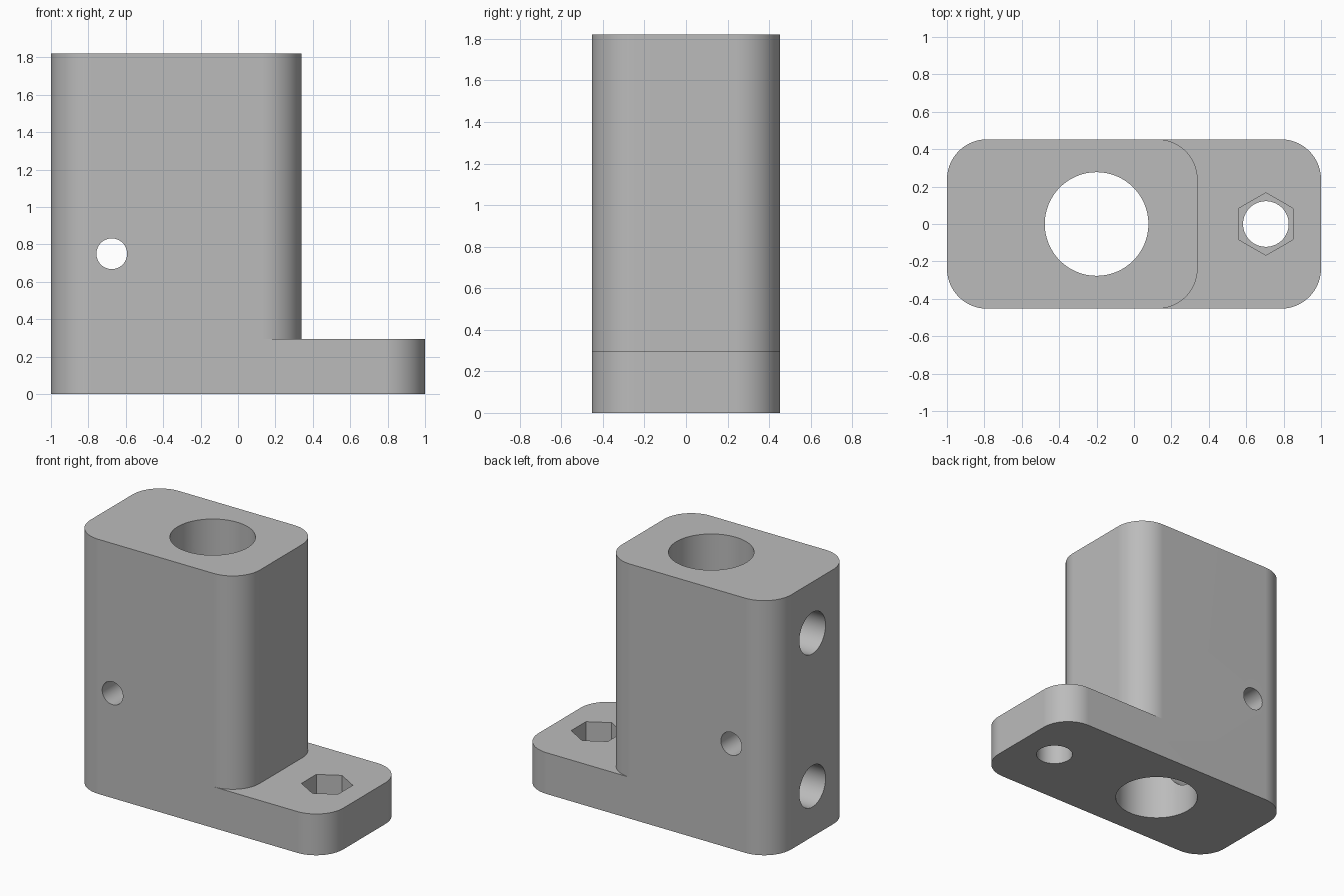
import bpy
import bmesh
import math
from mathutils import Matrix, Vector

cube = bpy.data.objects.get("Cube")
if cube:
    bpy.data.objects.remove(cube, do_unlink=True)

HALF_DEPTH = 0.453
CORNER = 0.215
FOOT_TOP = 0.295
HEIGHT = 1.82

grey = bpy.data.materials.new("mid grey")
grey.use_nodes = True
color = (0.5, 0.5, 0.5, 1)
grey.diffuse_color = color
grey.node_tree.nodes["Principled BSDF"].inputs["Base Color"].default_value = color


def add_object(name, bm):
    bmesh.ops.recalc_face_normals(bm, faces=bm.faces)
    mesh = bpy.data.meshes.new(name)
    bm.to_mesh(mesh)
    bm.free()
    mesh.materials.append(grey)
    obj = bpy.data.objects.new(name, mesh)
    bpy.context.collection.objects.link(obj)
    return obj


def rounded_block(name, x0, x1, z0, z1, steps=14):
    """Upright slab with rounded vertical corners."""
    bm = bmesh.new()
    cx, cy = (x1 - x0) / 2 - CORNER, HALF_DEPTH - CORNER
    corners = [(cx, cy), (-cx, cy), (-cx, -cy), (cx, -cy)]
    ring = []
    for q, (px, py) in enumerate(corners):
        for i in range(steps + 1):
            a = (q + i / steps) * math.pi / 2
            ring.append(bm.verts.new(((x0 + x1) / 2 + px + CORNER * math.cos(a),
                                      py + CORNER * math.sin(a), z0)))
    base = bm.faces.new(ring)
    top = bmesh.ops.extrude_face_region(bm, geom=[base])["geom"]
    bmesh.ops.translate(bm, vec=(0, 0, z1 - z0),
                        verts=[v for v in top if isinstance(v, bmesh.types.BMVert)])
    if not any(f for f in bm.faces if all(abs(v.co.z - z0) < 1e-6 for v in f.verts)):
        bm.faces.new(ring)
    return add_object(name, bm)


def drill(name, start, end, radius, sides=64, turn=0.0):
    """Hidden prism cutter running between two points."""
    start, end = Vector(start), Vector(end)
    axis = end - start
    bm = bmesh.new()
    place = (Matrix.Translation((start + end) / 2)
             @ axis.to_track_quat('Z', 'Y').to_matrix().to_4x4()
             @ Matrix.Rotation(turn, 4, 'Z'))
    bmesh.ops.create_cone(bm, cap_ends=True, segments=sides, radius1=radius,
                          radius2=radius, depth=axis.length, matrix=place)
    obj = add_object(name, bm)
    obj.hide_render = True
    return obj


def combine(target, tool, operation):
    mod = target.modifiers.new(tool.name, 'BOOLEAN')
    mod.operation = operation
    mod.solver = 'EXACT'
    mod.object = tool
    bpy.ops.object.modifier_apply(modifier=mod.name)
    bpy.data.objects.remove(tool, do_unlink=True)


# Foot plate and tower merged into one body
body = rounded_block("mounting_bracket", -1, 1, 0, FOOT_TOP)
bpy.ops.object.select_all(action='DESELECT')
bpy.context.view_layer.objects.active = body
body.select_set(True)
combine(body, rounded_block("tower", -1, 0.34, FOOT_TOP, HEIGHT), 'UNION')

# Main bore, cross hole, foot bolt hole with hexagonal nut pocket
NUT_X = 0.705
cutters = [
    drill("main_bore", (-0.2, 0, -0.1), (-0.2, 0, 2), 0.277, 96),
    drill("cross_hole", (-0.675, -1, 0.75), (-0.675, 1, 0.75), 0.082),
    drill("foot_bolt_hole", (NUT_X, 0, -0.1), (NUT_X, 0, 0.4), 0.122),
    drill("nut_pocket", (NUT_X, 0, 0.14), (NUT_X, 0, 0.4), 0.167, 6),
]
# Two side holes running into the bore
for label, z in (("lower", 0.36), ("upper", 1.455)):
    cutters.append(drill(label + "_side_hole", (-1.1, 0, z), (-0.3, 0, z), 0.148))
for cutter in cutters:
    combine(body, cutter, 'DIFFERENCE')

# Smooth curved walls, crisp edges
bpy.ops.object.shade_smooth_by_angle(angle=math.radians(30))
weighted = body.modifiers.new("even_shading", 'WEIGHTED_NORMAL')
weighted.keep_sharp = True
